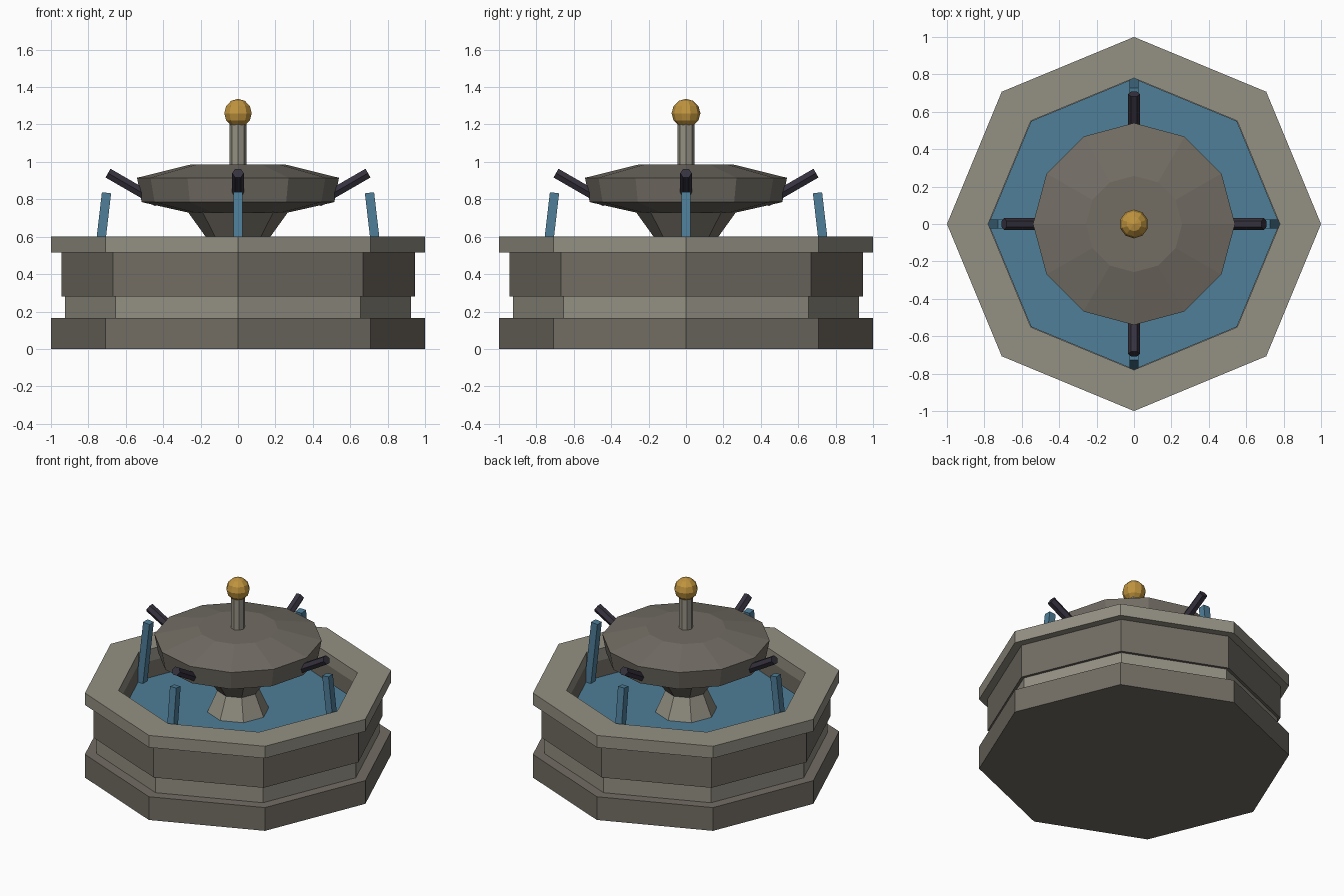
import bpy, bmesh, math
from mathutils import Matrix, Vector

if "Cube" in bpy.data.objects:
    bpy.data.objects.remove(bpy.data.objects["Cube"])


def material(name, rgb):
    """Flat colour given as 0-255 display values, stored as linear."""
    lin = [((c / 255 + 0.055) / 1.055) ** 2.4 for c in rgb]
    m = bpy.data.materials.new(name)
    m.diffuse_color = (*lin, 1)
    m.use_nodes = True
    m.node_tree.nodes["Principled BSDF"].inputs["Base Color"].default_value = m.diffuse_color
    return m


LIGHT = material("light stone", (148, 144, 131))
DARK = material("dark stone", (114, 109, 100))
WATER = material("water blue", (78, 126, 152))
IRON = material("dark iron", (54, 50, 62))
GOLD = material("gold", (192, 148, 62))


def finish(name, bm, mat):
    bmesh.ops.recalc_face_normals(bm, faces=bm.faces)
    me = bpy.data.meshes.new(name)
    bm.to_mesh(me)
    bm.free()
    me.materials.append(mat)
    ob = bpy.data.objects.new(name, me)
    bpy.context.collection.objects.link(ob)
    return ob


def lathe(name, profile, sides, mat, closed=False):
    """Turn (radius, z) points around z; cap the ends unless the profile is closed."""
    bm = bmesh.new()
    rings = []
    for r, z in profile:
        rings.append([bm.verts.new((r * math.cos(math.tau * i / sides),
                                    r * math.sin(math.tau * i / sides), z))
                      for i in range(sides)])
    pairs = list(zip(rings, rings[1:]))
    if closed:
        pairs.append((rings[-1], rings[0]))
    else:
        bm.faces.new(rings[0])
        bm.faces.new(rings[-1])
    for a, b in pairs:
        for i in range(sides):
            j = (i + 1) % sides
            bm.faces.new((a[i], a[j], b[j], b[i]))
    return finish(name, bm, mat)


def rod(name, start, end, radius, sides, turn, mat, about):
    """Prism between two (distance, z) points in the x-z plane, spun about z."""
    a, b = Vector((start[0], 0, start[1])), Vector((end[0], 0, end[1]))
    d = b - a
    tilt = math.atan2(d.x, d.z)
    bm = bmesh.new()
    bmesh.ops.create_cone(bm, cap_ends=True, segments=sides, radius1=radius,
                          radius2=radius, depth=d.length,
                          matrix=Matrix.Rotation(about, 4, 'Z')
                          @ Matrix.Translation((a + b) / 2)
                          @ Matrix.Rotation(tilt, 4, 'Y')
                          @ Matrix.Rotation(turn, 4, 'Z'))
    return finish(name, bm, mat)


# Octagonal basin: plinth, recessed band, wall and overhanging rim
INNER = 0.78
lathe("plinth", [(1, 0), (1, 0.165)], 8, DARK)
lathe("band", [(0.925, 0.165), (0.925, 0.28)], 8, LIGHT)
lathe("basin_wall", [(INNER, 0.28), (0.945, 0.28), (0.945, 0.515), (INNER, 0.515)],
      8, DARK, closed=True)
lathe("rim", [(INNER, 0.515), (1, 0.515), (1, 0.6), (INNER, 0.6)],
      8, LIGHT, closed=True)
lathe("water", [(INNER - 0.002, 0.28), (INNER - 0.002, 0.4)], 8, WATER)

# Centre support: tapered pedestal and flared neck
lathe("pedestal", [(0.21, 0.38), (0.13, 0.56)], 8, LIGHT)
lathe("bowl_neck", [(0.13, 0.54), (0.27, 0.735)], 8, DARK)

# Twelve-sided upper bowl
lathe("upper_bowl", [(0.27, 0.73), (0.515, 0.785), (0.54, 0.915), (0.257, 0.985)],
      12, DARK)

# Finial: post and ball
lathe("post", [(0.045, 0.98), (0.045, 1.21)], 8, LIGHT)
bm = bmesh.new()
bmesh.ops.create_uvsphere(bm, u_segments=10, v_segments=6, radius=0.077,
                          matrix=Matrix.Translation((0, 0, 1.26)))
finish("finial_ball", bm, GOLD)

# Four spouts, each with a falling jet
for k in range(4):
    about = k * math.pi / 2
    rod(f"spout_{k + 1}", (0.43, 0.787), (0.695, 0.94), 0.031, 6, 0, IRON, about)
    rod(f"water_jet_{k + 1}", (0.755, 0.39), (0.703, 0.835), 0.035, 4,
        math.pi / 4, WATER, about)
